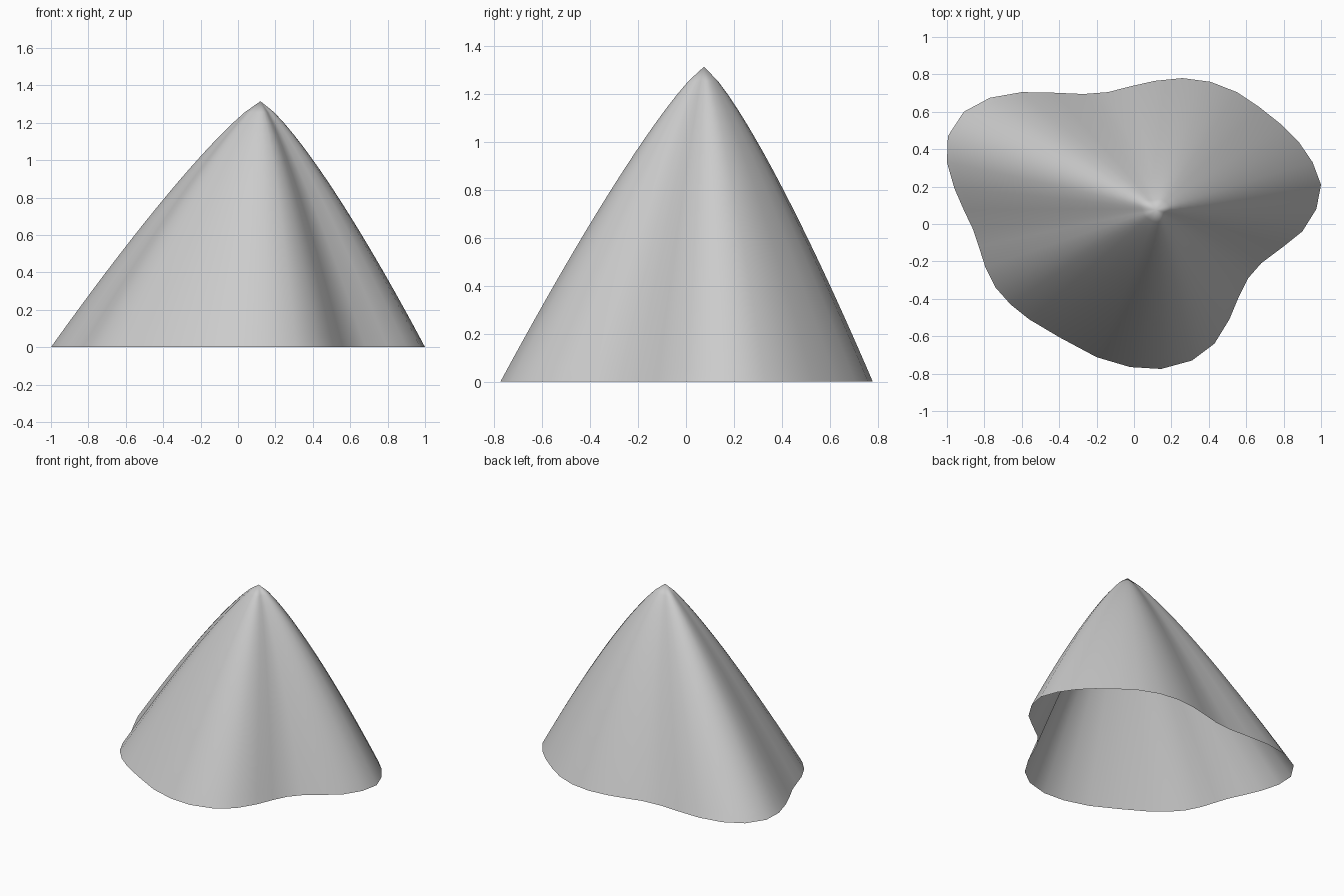
import bpy, bmesh

if "Cube" in bpy.data.objects:
    bpy.data.objects.remove(bpy.data.objects["Cube"])

# Wavy hem outline, anticlockwise seen from above
HEM = [(1.0, .21), (.955, .33), (.88, .44), (.79, .53), (.67, .625), (.55, .705),
       (.41, .76), (.26, .78), (.11, .765), (-.01, .738), (-.14, .705), (-.27, .695),
       (-.43, .702), (-.60, .705), (-.77, .675), (-.91, .60), (-.995, .47), (-1.0, .33),
       (-.96, .19), (-.91, .075), (-.86, -.03), (-.83, -.12), (-.795, -.23), (-.74, -.34),
       (-.66, -.43), (-.56, -.51), (-.40, -.605), (-.20, -.712), (-.02, -.765), (.145, -.775),
       (.31, -.73), (.43, -.64), (.51, -.51), (.56, -.39), (.61, -.29), (.68, -.21),
       (.80, -.12), (.90, -.04), (.975, .08)]
APEX = (.12, .075, 1.315)
RINGS = 22
BULGE = .82  # below 1 makes the side profile convex

bm = bmesh.new()

# Rings shrink and drift from the hem to the off-centre apex
rings = []
for i in range(RINGS):
    t = i / RINGS
    s = (1 - t) ** BULGE
    rings.append([bm.verts.new((APEX[0] * t + x * s, APEX[1] * t + y * s, APEX[2] * t))
                  for x, y in HEM])
tip = bm.verts.new(APEX)

# Side skin, open underneath
n = len(HEM)
for low, high in zip(rings, rings[1:]):
    for j in range(n):
        k = (j + 1) % n
        bm.faces.new((low[j], low[k], high[k], high[j]))
for j in range(n):
    bm.faces.new((rings[-1][j], rings[-1][(j + 1) % n], tip))
for face in bm.faces:
    face.smooth = True

mesh = bpy.data.meshes.new("draped_cone")
bm.to_mesh(mesh)
bm.free()
cone = bpy.data.objects.new("draped_cone", mesh)
bpy.context.collection.objects.link(cone)
